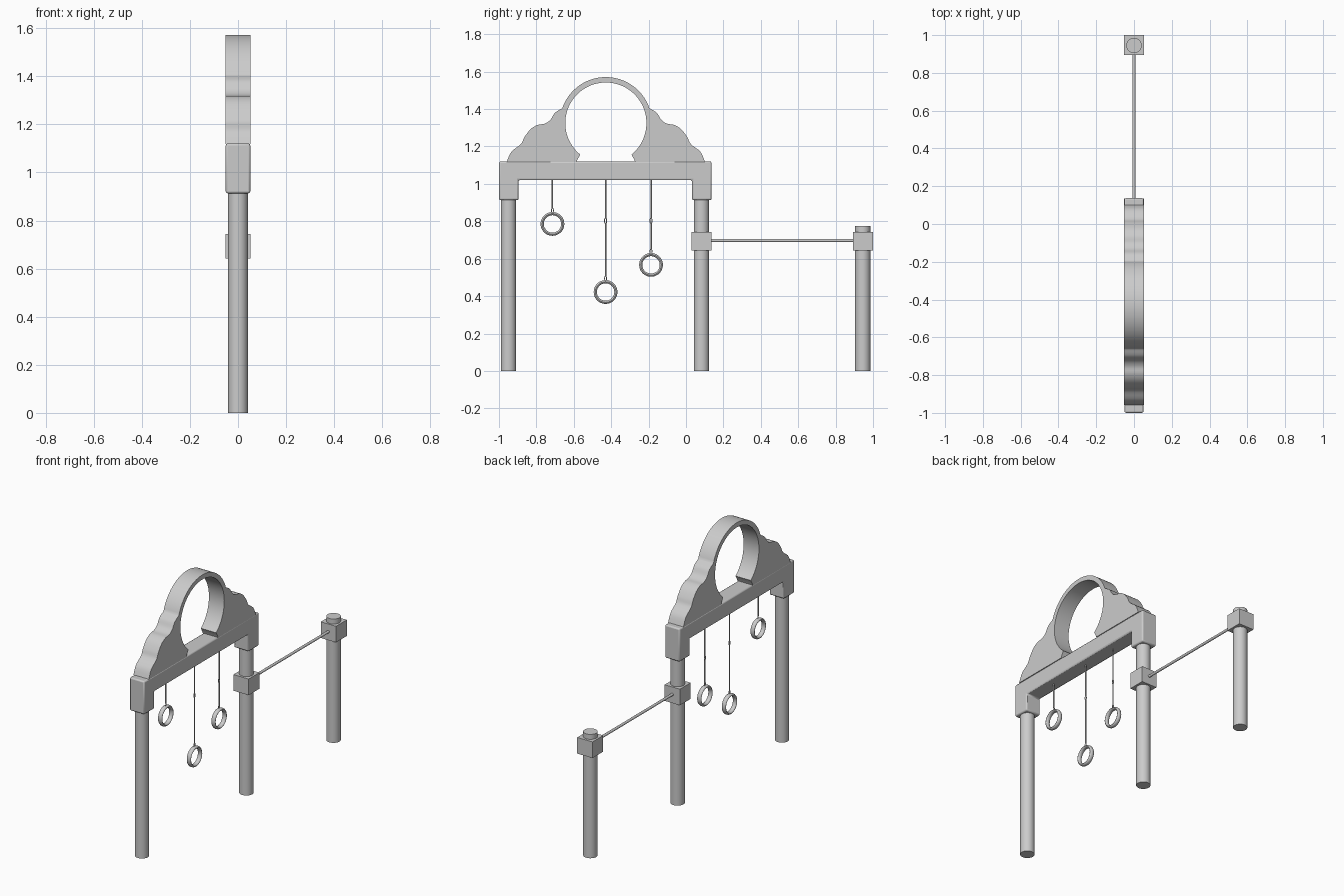
import bpy, bmesh, math
from mathutils import Vector

if "Cube" in bpy.data.objects:
    bpy.data.objects.remove(bpy.data.objects["Cube"])

MID = -0.4315          # centre of the ring frame along y


def finish(name, bm, bevel=0.0, smooth=True):
    bmesh.ops.recalc_face_normals(bm, faces=bm.faces[:])
    me = bpy.data.meshes.new(name)
    bm.to_mesh(me)
    bm.free()
    ob = bpy.data.objects.new(name, me)
    bpy.context.collection.objects.link(ob)
    bpy.ops.object.select_all(action='DESELECT')
    ob.select_set(True)
    bpy.context.view_layer.objects.active = ob
    if bevel:
        m = ob.modifiers.new("bevel", 'BEVEL')
        m.width, m.segments, m.limit_method = bevel, 2, 'ANGLE'
    if smooth:
        bpy.ops.object.shade_smooth_by_angle(angle=math.radians(35))
    return ob


def slab(name, pts, half, bevel=0.0):
    """Extrude a y-z outline across x."""
    bm = bmesh.new()
    face = bm.faces.new([bm.verts.new((-half, y, z)) for y, z in pts])
    new = bmesh.ops.extrude_face_region(bm, geom=[face])["geom"]
    bmesh.ops.translate(bm, vec=(2 * half, 0, 0),
                        verts=[v for v in new if isinstance(v, bmesh.types.BMVert)])
    return finish(name, bm, bevel)


def rod(name, a, b, r, n=32):
    a, b = Vector(a), Vector(b)
    bm = bmesh.new()
    bmesh.ops.create_cone(bm, cap_ends=True, segments=n, radius1=r, radius2=r, depth=(b - a).length)
    bm.transform((b - a).to_track_quat('Z', 'Y').to_matrix().to_4x4())
    bmesh.ops.translate(bm, vec=(a + b) / 2, verts=bm.verts[:])
    return finish(name, bm)


def hoop(name, y, z, ry, rz, tube, thick_x, n=40, k=12):
    """Torus standing in the y-z plane."""
    bm = bmesh.new()
    loops = []
    for i in range(n):
        a = 2 * math.pi * i / n
        loops.append([bm.verts.new((thick_x * math.sin(b),
                                    y + (ry + tube * math.cos(b)) * math.cos(a),
                                    z + (rz + tube * math.cos(b)) * math.sin(a)))
                      for b in (2 * math.pi * j / k for j in range(k))])
    for i in range(n):
        p, q = loops[i], loops[(i + 1) % n]
        for j in range(k):
            bm.faces.new((p[j], q[j], q[(j + 1) % k], p[(j + 1) % k]))
    return finish(name, bm)


def spline(pts, steps=4):
    out = []
    for i in range(len(pts) - 1):
        p0, p1 = Vector(pts[max(i - 1, 0)]), Vector(pts[i])
        p2, p3 = Vector(pts[i + 1]), Vector(pts[min(i + 2, len(pts) - 1)])
        for s in range(steps):
            t = s / steps
            out.append(tuple(0.5 * (2 * p1 + (p2 - p0) * t + (2 * p0 - 5 * p1 + 4 * p2 - p3) * t * t
                                    + (3 * p1 - p0 - 3 * p2 + p3) * t ** 3)))
    return out + [pts[-1]]


def arc(r, a0, a1, n):
    angs = [math.radians(a0 + (a1 - a0) * i / n) for i in range(n + 1)]
    return [(r * math.cos(a), 1.325 + r * math.sin(a)) for a in angs]


# Upright posts
for name, y, top in (("outer_post", -0.949, 0.95), ("middle_post", 0.083, 0.95), ("bar_post", 0.945, 0.775)):
    rod(name, (0, y, 0), (0, y, top), 0.041)

# Top beam with downturned sleeves
half_beam = [(-0.568, 1.12), (-0.568, 0.913), (-0.464, 0.913), (-0.464, 1.02)]
beam = half_beam + [(-y, z) for y, z in reversed(half_beam)]
slab("top_beam", [(y + MID, z) for y, z in beam], 0.051, 0.008)

# Scalloped crest with round opening
wing = spline([(-0.53, 1.118), (-0.505, 1.172), (-0.455, 1.212), (-0.435, 1.25), (-0.402, 1.293),
               (-0.365, 1.315), (-0.327, 1.322), (-0.297, 1.342), (-0.272, 1.38), (-0.237, 1.402)])
crest = (wing + arc(0.246, 161, 19, 40) + [(-y, z) for y, z in reversed(wing)]
         + [(0.156, 1.118), (0.153, 1.128)] + arc(0.217, -51, 231, 64)
         + [(-0.153, 1.128), (-0.156, 1.118)])
slab("crest", [(y + MID + 0.003, z) for y, z in crest], 0.053)

# Hanging rings with ropes and links
for i, (y, z, mid_link) in enumerate(((-0.714, 0.786, False), (-0.43, 0.422, True), (-0.187, 0.567, True))):
    hoop(f"hand_ring_{i}", y, z, 0.055, 0.055, 0.0085, 0.014)
    hoop(f"ring_link_{i}", y, z + 0.072, 0.005, 0.013, 0.0025, 0.0025, 16, 6)
    low = z + 0.083
    if mid_link:
        hoop(f"rope_link_{i}", y, 0.803, 0.006, 0.014, 0.0025, 0.0025, 16, 6)
        rod(f"upper_rope_{i}", (0, y, 0.816), (0, y, 1.03), 0.004, 10)
        rod(f"lower_rope_{i}", (0, y, low), (0, y, 0.79), 0.004, 10)
    else:
        rod(f"rope_{i}", (0, y, low), (0, y, 1.03), 0.004, 10)

# Horizontal bar and its clamp blocks
rod("pull_up_bar", (0, 0.083, 0.697), (0, 0.945, 0.697), 0.008, 20)
for name, y in (("middle_clamp", 0.083), ("end_clamp", 0.947)):
    slab(name, [(y - 0.053, 0.643), (y + 0.053, 0.643), (y + 0.053, 0.744), (y - 0.053, 0.744)], 0.053)
